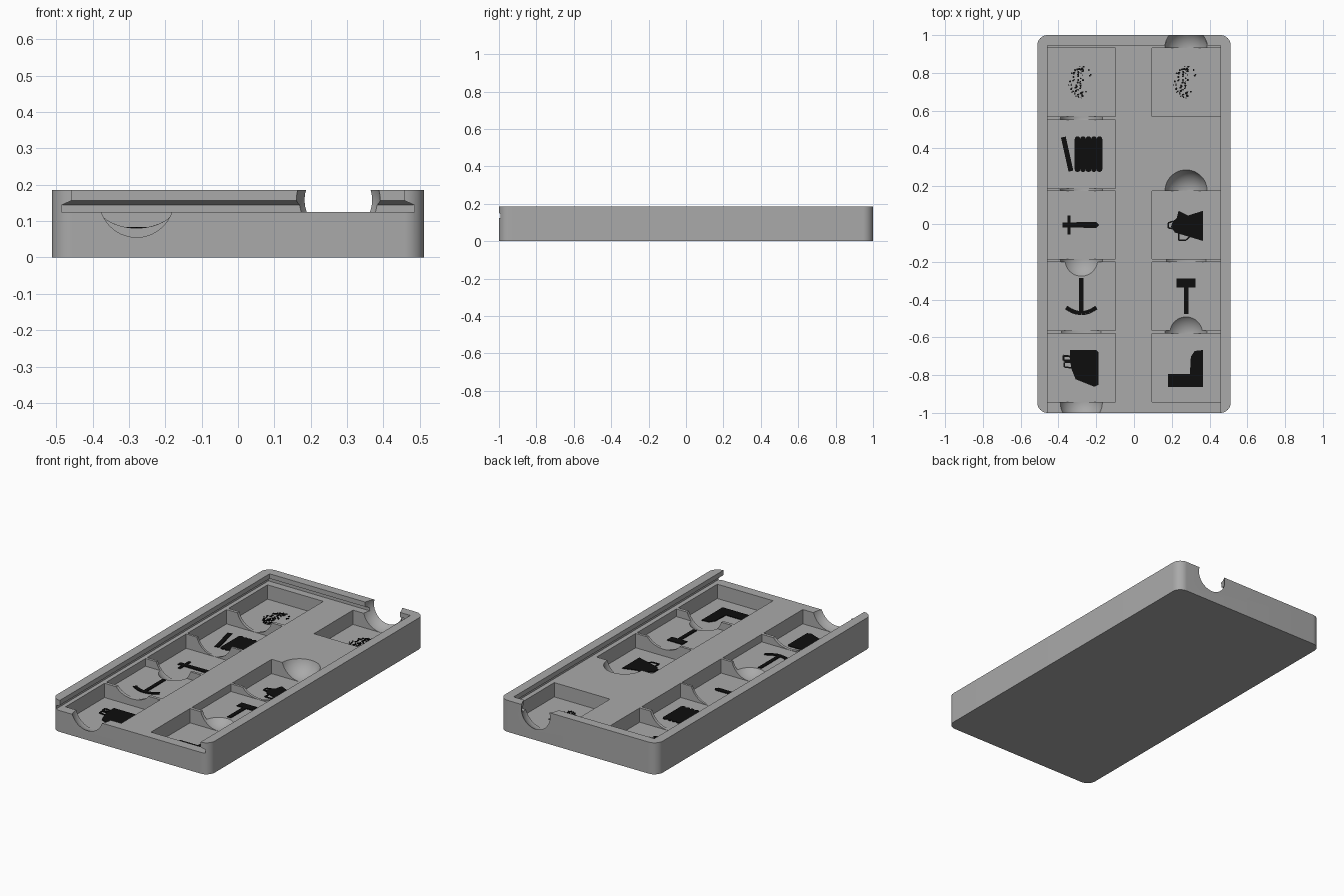
import bpy, bmesh, math, random
from math import sin, cos, pi

cube = bpy.data.objects.get("Cube")
if cube:
    bpy.data.objects.remove(cube, do_unlink=True)


def material(name, value):
    m = bpy.data.materials.new(name)
    m.use_nodes = True
    color = (value, value, value, 1)
    m.diffuse_color = color
    m.node_tree.nodes["Principled BSDF"].inputs["Base Color"].default_value = color
    return m


GREY = material("tray grey", 0.4)
BLACK = material("icon black", 0.004)


def make(name, bm, mat):
    bmesh.ops.recalc_face_normals(bm, faces=bm.faces)
    me = bpy.data.meshes.new(name)
    bm.to_mesh(me)
    bm.free()
    me.materials.append(mat)
    ob = bpy.data.objects.new(name, me)
    bpy.context.scene.collection.objects.link(ob)
    return ob


def loft(bm, rings):
    """Closed solid through rings of equal length."""
    rows = [[bm.verts.new(p) for p in ring] for ring in rings]
    n = len(rows[0])
    for a, b in zip(rows, rows[1:]):
        for i in range(n):
            j = (i + 1) % n
            bm.faces.new((a[i], a[j], b[j], b[i]))
    bm.faces.new(rows[0][::-1])
    bm.faces.new(rows[-1])


def rect(x0, x1, y0, y1, z):
    return [(x0, y0, z), (x1, y0, z), (x1, y1, z), (x0, y1, z)]


# Tray body with rounded upright corners
HX, HY, TOP, DECK, R = 0.512, 1.0, 0.185, 0.125, 0.055
outline = []
for k, (sx, sy) in enumerate(((1, 1), (-1, 1), (-1, -1), (1, -1))):
    for i in range(13):
        a = (k + i / 12) * pi / 2
        outline.append((sx * (HX - R) + R * cos(a), sy * (HY - R) + R * sin(a)))
bm = bmesh.new()
loft(bm, [[(x, y, z) for x, y in outline] for z in (0, TOP)])
tray = make("tray", bm, GREY)
cutters = []

# Lid channel, open at the front, with undercut rails
bm = bmesh.new()
levels = ((DECK, 0.485, 0.975), (0.144, 0.485, 0.975), (0.157, 0.457, 0.946), (0.25, 0.457, 0.946))
loft(bm, [rect(-w, w, -1.1, back, z) for z, w, back in levels])
cutters.append(make("lid_channel_cutter", bm, GREY))

# Pockets: row centres, with one shallow pocket in each column
ROWS = (0.75, 0.37, -0.005, -0.382, -0.762)
DEEP, SHALLOW, HALF = 0.041, 0.08, 0.181
LEFT_COL, RIGHT_COL = -0.279, 0.276


def floor(row):
    return SHALLOW if row == 3 else DEEP


bm = bmesh.new()
for col in (LEFT_COL, RIGHT_COL):
    for row, y in enumerate(ROWS):
        if col == RIGHT_COL and row == 1:
            continue
        loft(bm, [rect(col - HALF, col + HALF, y - HALF, y + HALF, z) for z in (floor(row), 0.14)])
cutters.append(make("pocket_cutter", bm, GREY))

# Finger scoops
scoops = [(LEFT_COL, y, DEEP) for y in (0.56, 0.183, -0.19, -0.945)]
scoops += [(RIGHT_COL, y, DEEP) for y in (0.93, 0.175, -0.578)]
scoops += [(LEFT_COL, -0.573, SHALLOW), (RIGHT_COL, -0.193, SHALLOW)]
for x, y, low in scoops:
    bm = bmesh.new()
    bmesh.ops.create_uvsphere(bm, u_segments=48, v_segments=24, radius=0.1165)
    for v in bm.verts:
        v.co.z *= (0.158 - low - 0.0006) / 0.1165
        v.co.x += x
        v.co.y += y
        v.co.z += 0.158
    cutters.append(make("scoop_cutter", bm, GREY))

for c in cutters:
    mod = tray.modifiers.new(c.name, "BOOLEAN")
    mod.operation = "DIFFERENCE"
    mod.solver = "EXACT"
    mod.object = c
    c.hide_render = True
dg = bpy.context.evaluated_depsgraph_get()
cut_mesh = bpy.data.meshes.new_from_object(tray.evaluated_get(dg))
tray.modifiers.clear()
tray.data = cut_mesh
for c in cutters:
    bpy.data.objects.remove(c, do_unlink=True)
for o in bpy.context.selected_objects:
    o.select_set(False)
tray.select_set(True)
bpy.context.view_layer.objects.active = tray
bpy.ops.object.shade_smooth_by_angle(angle=math.radians(30))


# Icon plates: shapes are offsets in hundredths from the pocket centre
def icon(name, col, row, shapes):
    bm = bmesh.new()
    z = floor(row)
    for pts in shapes:
        ring = [(col + x / 100, ROWS[row] + y / 100) for x, y in pts]
        loft(bm, [[(x, y, h) for x, y in ring] for h in (z - 0.002, z + 0.004)])
    make(name, bm, BLACK)


def bar(x0, y0, x1, y1, w):
    d = math.hypot(x1 - x0, y1 - y0)
    nx, ny = (y0 - y1) / d * w / 2, (x1 - x0) / d * w / 2
    return [(x0 - nx, y0 - ny), (x1 - nx, y1 - ny), (x1 + nx, y1 + ny), (x0 + nx, y0 + ny)]


def path(pts, w):
    return [bar(*a, *b, w) for a, b in zip(pts, pts[1:])]


def disc(x, y, r, n=10):
    return [(x + r * cos(2 * pi * i / n), y + r * sin(2 * pi * i / n)) for i in range(n)]


# Rubble heaps
random.seed(4)
heap = []
while len(heap) < 75:
    x, y = random.uniform(-7, 1.5), random.uniform(-9, 9)
    if (x - 1.5) ** 2 / 70 + y * y / 75 < 1:
        heap.append(disc(x, y, random.uniform(0.3, 0.65), 6))
heap += [disc(x, y, 0.5, 6) for x, y in ((4, 6.5), (5, 4), (4.5, 3.5), (2.5, -5))]
icon("rubble_icon_left", LEFT_COL, 0, heap)
icon("rubble_icon_right", RIGHT_COL, 0, heap)

# Log stack with one leaning log
logs = [bar(-9.5, 9, -5.5, -9, 2.6)]
for i in range(5):
    x = -2 + 2.9 * i
    logs += [bar(x, -8, x, 8, 3), disc(x, 8, 1.5), disc(x, -8, 1.5)]
icon("log_stack_icon", LEFT_COL, 1, logs)

# Sword
icon("sword_icon", LEFT_COL, 2, [
    [(-10, -1.3), (8, -1.6), (9.5, 0), (8, 1.6), (-10, 1.3)],
    bar(-6.5, -5, -6.5, 5, 1.6)])

# Pickaxe
arc = [(8 * t / 4, -9 + 3 * (t / 4) ** 2) for t in range(-4, 5)]
icon("pickaxe_icon", LEFT_COL, 3, [bar(0, -9, 0, 9.7, 2.2)] + path(arc, 2.2))

# Sack with tie
sack = [(-6, 9.5), (8, 9.5), (9, 8.5), (9, -9), (7, -10), (-3, -6), (-5, -1), (-6, 4)]
icon("sack_icon", LEFT_COL, 4, [sack] + path([(-5, 6), (-9.5, 6.5), (-9.5, 4), (-5, 4)], 1)
     + path([(-5, 3), (-9, 3), (-9, 0.5), (-5, 0)], 0.8))

# Bucket with handle
bucket = [(9, 7.5), (9, -8.5), (-6, -4), (-8, -1), (-7, 2), (-5, 3.5), (-4, 7.5), (1, 5)]
icon("bucket_icon", RIGHT_COL, 2, [bucket] + path([(-7, 2), (-9.5, 1), (-9.5, -1.5), (-7, -2)], 0.8)
     + path([(-4, -4), (-4, -8), (0, -8), (2, -6)], 0.8))

# Hammer
icon("hammer_icon", RIGHT_COL, 3, [bar(-5, 7, 5, 7, 4.6), bar(0, 7, 0, -9.5, 2.4)])

# Boot
icon("boot_icon", RIGHT_COL, 4, [[(9, 9.5), (9, -10), (-9.5, -10), (-9.5, -3.2), (2, -3.2), (2.5, 6), (4.5, 9)]])
